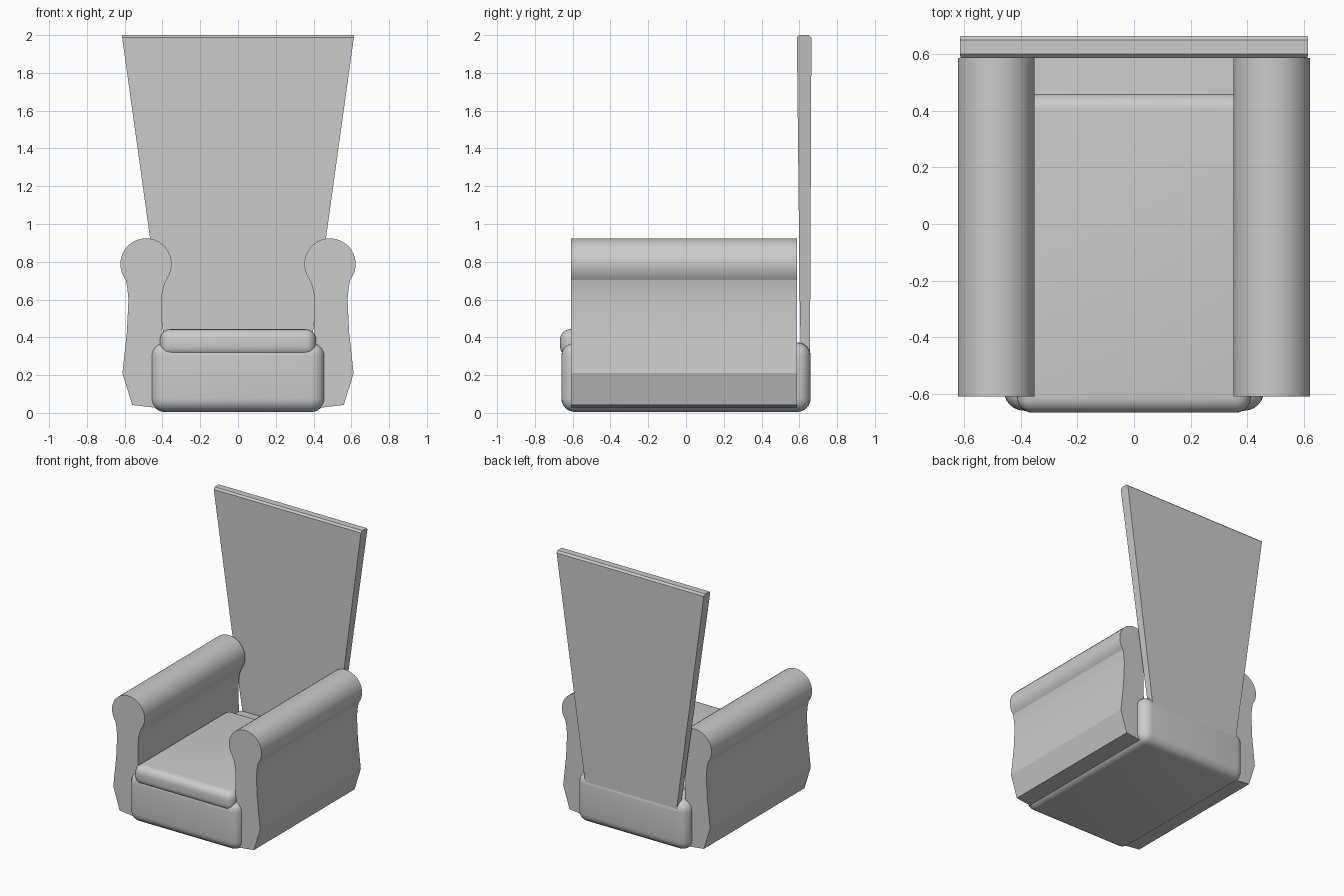
import bpy, bmesh, math
from mathutils import Vector

if "Cube" in bpy.data.objects:
    bpy.data.objects.remove(bpy.data.objects["Cube"])


def finish(name, bm, angle=35):
    bmesh.ops.recalc_face_normals(bm, faces=bm.faces)
    mesh = bpy.data.meshes.new(name)
    bm.to_mesh(mesh)
    bm.free()
    ob = bpy.data.objects.new(name, mesh)
    bpy.context.collection.objects.link(ob)
    bpy.ops.object.select_all(action='DESELECT')
    bpy.context.view_layer.objects.active = ob
    ob.select_set(True)
    bpy.ops.object.shade_smooth_by_angle(angle=math.radians(angle))
    return ob


def rounded_box(name, lo, hi, radius, segments=6):
    lo, hi = Vector(lo), Vector(hi)
    bm = bmesh.new()
    bmesh.ops.create_cube(bm, size=1)
    for v in bm.verts:
        v.co = (lo + hi) / 2 + v.co * (hi - lo)
    bmesh.ops.bevel(bm, geom=bm.edges[:], offset=radius, segments=segments,
                    profile=0.5, affect='EDGES')
    return finish(name, bm)


def loft(name, ring_a, ring_b, angle=20):
    bm = bmesh.new()
    a = [bm.verts.new(p) for p in ring_a]
    b = [bm.verts.new(p) for p in ring_b]
    bm.faces.new(a)
    bm.faces.new(b[::-1])
    n = len(a)
    for i in range(n):
        j = (i + 1) % n
        bm.faces.new((a[i], b[i], b[j], a[j]))
    return finish(name, bm, angle)


# Upholstered base and loose seat cushion
rounded_box("base", (-0.46, -0.66, 0.005), (0.46, 0.66, 0.373), 0.072)
rounded_box("seat_cushion", (-0.413, -0.667, 0.297), (0.413, 0.46, 0.443), 0.055)

# Rolled arms: scroll top on a waisted side panel
roll = []
for i in range(25):
    t = math.radians(-38 + 252 * i / 24)
    roll.append((0.487 + 0.136 * math.cos(t), 0.788 + 0.136 * math.sin(t)))
arm = roll + [(0.39, 0.68), (0.402, 0.63), (0.405, 0.58), (0.405, 0.43), (0.395, 0.21),
              (0.425, 0.026), (0.56, 0.042), (0.612, 0.21), (0.588, 0.43),
              (0.58, 0.60), (0.586, 0.66)]
for side, label in ((-1, "left"), (1, "right")):
    loft(label + "_arm", [(side * x, -0.61, z) for x, z in arm],
         [(side * x, 0.587, z) for x, z in arm])

# Tall flared back panel, wider and thicker towards the top
back = [(0.61, 0.2), (0.602, 0.6), (0.587, 1.987), (0.60, 2.0),
        (0.65, 2.0), (0.664, 1.987), (0.656, 0.2)]


def half_width(z):
    return 0.615 - (2.0 - z) * 0.139


loft("back_panel", [(-half_width(z), y, z) for y, z in back],
     [(half_width(z), y, z) for y, z in back])
